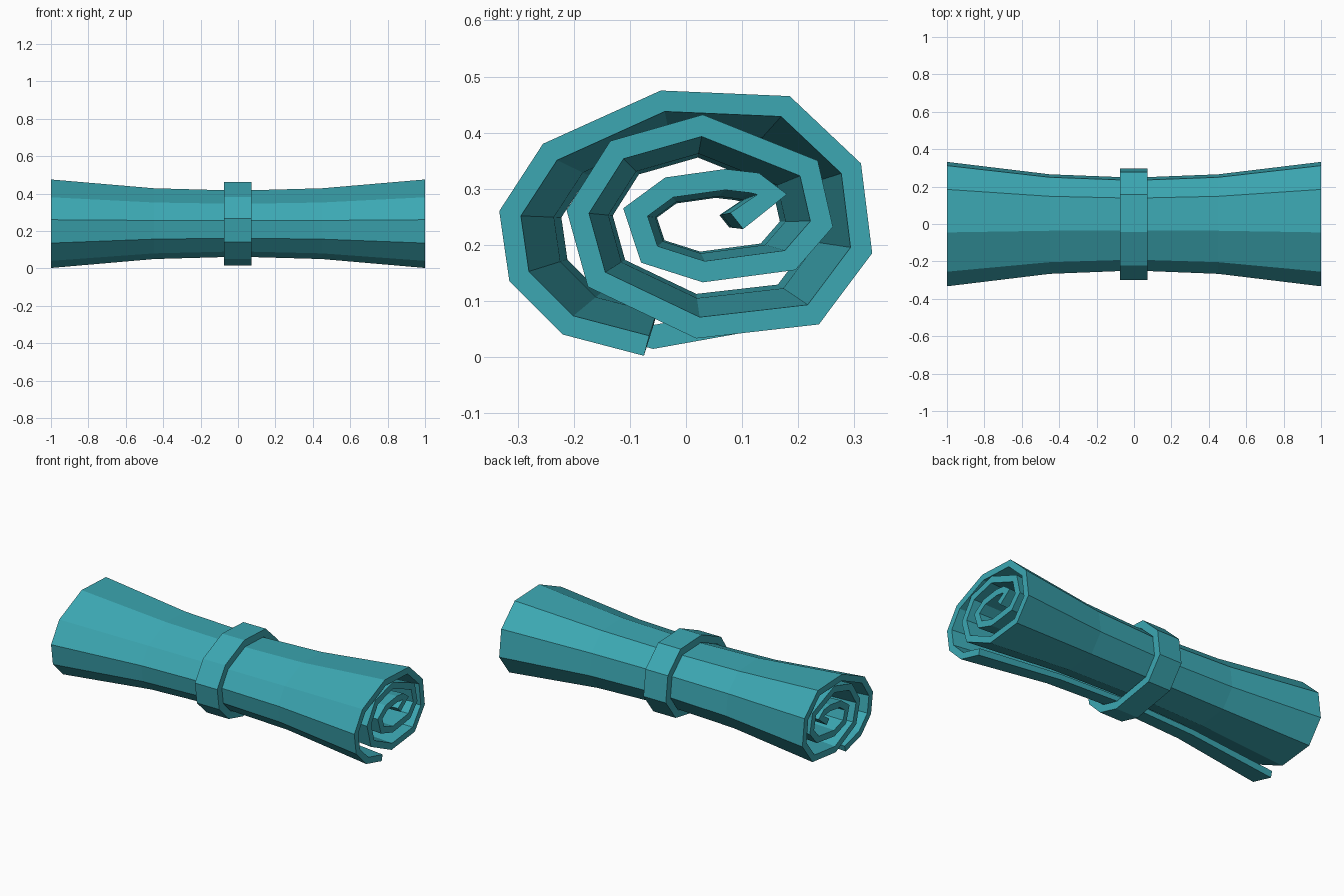
import bpy, bmesh
from mathutils import Vector

if "Cube" in bpy.data.objects:
    bpy.data.objects.remove(bpy.data.objects["Cube"])

CENTRE = Vector((0, 0.24))

# outer edge of the rolled sheet at its end, (y, z), from loose edge inwards
SPIRAL = [(-.075, .002), (-.22, .04), (-.315, .135), (-.333, .26), (-.255, .38),
          (-.045, .475), (.185, .465), (.312, .345), (.332, .185), (.237, .058),
          (.018, .033), (-.175, .125), (-.213, .262), (-.135, .385), (.03, .432),
          (.235, .35), (.262, .232), (.195, .155), (.03, .133), (-.08, .168),
          (-.112, .265), (-.037, .32), (.07, .335), (.13, .328), (.18, .29), (.102, .228)]


def offset(points, dist, closed=False):
    """Mitred offset to the right of the travel direction."""
    pts = [Vector(p) for p in points]
    n = len(pts)
    result = []
    for i, p in enumerate(pts):
        before = pts[i - 1] if closed or i > 0 else None
        after = pts[(i + 1) % n] if closed or i < n - 1 else None
        d1 = (p - before).normalized() if before else (after - p).normalized()
        d2 = (after - p).normalized() if after else d1
        n1, n2 = Vector((d1.y, -d1.x)), Vector((d2.y, -d2.x))
        m = (n1 + n2).normalized()
        result.append(p + m * dist / max(m.dot(n1), 0.7))
    return result


def loft(name, outer, inner, sections, closed, mat):
    """Strip of thick sheet lofted along x; sections are (x, scale)."""
    bm = bmesh.new()
    n = len(outer)

    def row(pts, x, s):
        return [bm.verts.new((x, *(CENTRE + (Vector(p) - CENTRE) * s))) for p in pts]
    rings = [(row(outer, x, s), row(inner, x, s)) for x, s in sections]
    spans = [(i, (i + 1) % n) for i in range(n if closed else n - 1)]
    for (oa, ia), (ob, ib) in zip(rings, rings[1:]):
        for i, j in spans:
            bm.faces.new((oa[i], oa[j], ob[j], ob[i]))
            bm.faces.new((ia[i], ib[i], ib[j], ia[j]))
        if not closed:
            for k in (0, n - 1):
                bm.faces.new((oa[k], ob[k], ib[k], ia[k]))
    for o, inn in (rings[0], rings[-1]):
        for i, j in spans:
            bm.faces.new((o[i], o[j], inn[j], inn[i]))
    bmesh.ops.recalc_face_normals(bm, faces=bm.faces)
    mesh = bpy.data.meshes.new(name)
    bm.to_mesh(mesh)
    bm.free()
    mesh.materials.append(mat)
    obj = bpy.data.objects.new(name, mesh)
    bpy.context.collection.objects.link(obj)
    return obj


teal = bpy.data.materials.new("teal")
teal.diffuse_color = (0.045, 0.39, 0.45, 1)
teal.use_nodes = True
teal.node_tree.nodes["Principled BSDF"].inputs["Base Color"].default_value = teal.diffuse_color

# rolled sheet, pinched in the middle
half = [(0.07, .755), (0.45, .80), (1.0, 1.0)]
sections = [(-x, s) for x, s in reversed(half)] + half
loft("rolled_sheet", SPIRAL, offset(SPIRAL, 0.037), sections, False, teal)

# tie band around the middle, following the outermost turn
turn = [CENTRE + (Vector(p) - CENTRE) * .755 for p in SPIRAL[:10]]
loft("tie_band", offset(turn, -0.045, True), offset(turn, -0.003, True),
     [(-0.075, 1), (0.072, 1)], True, teal)
